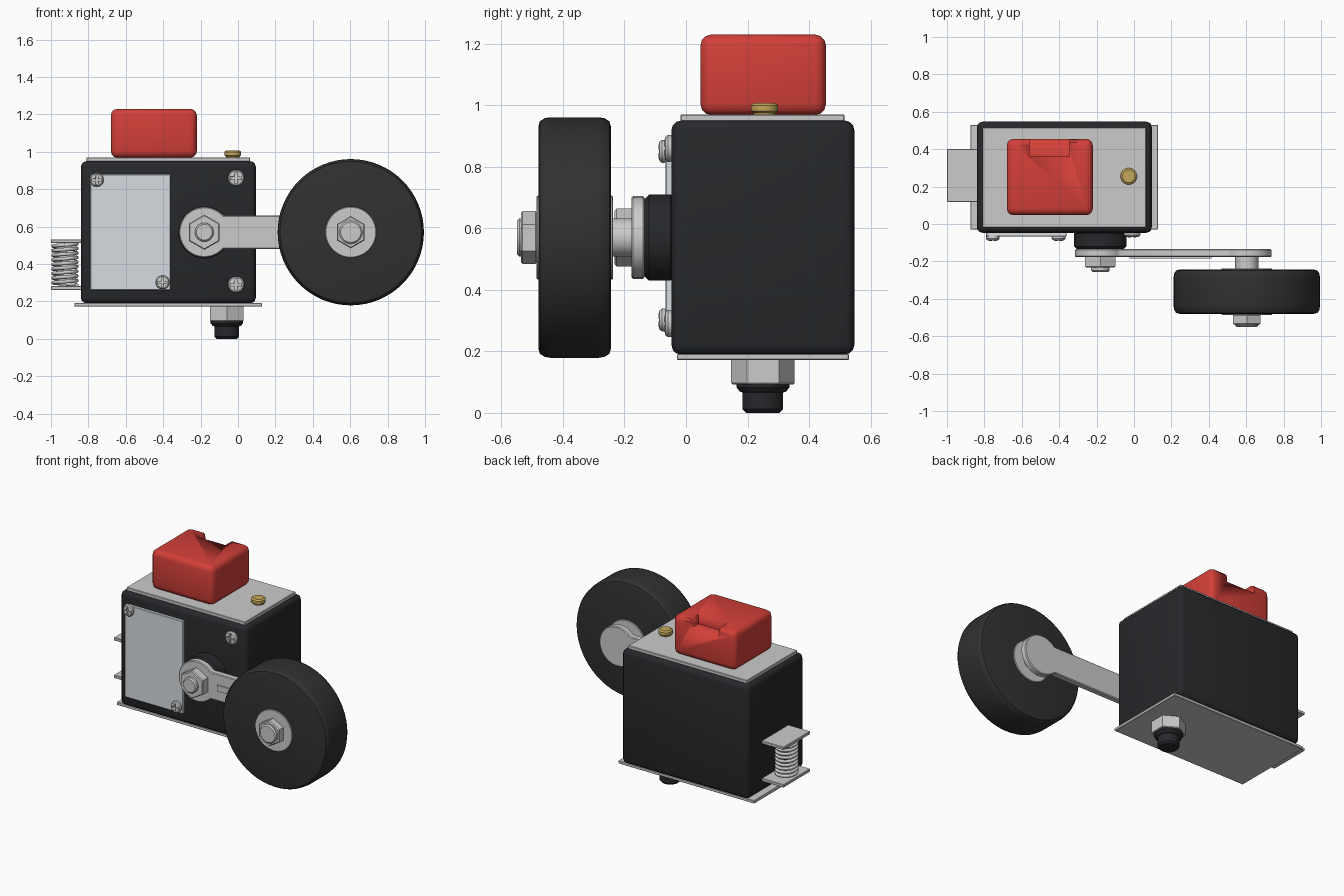
import bpy, bmesh
from math import pi, sin, cos, asin
from mathutils import Matrix

if "Cube" in bpy.data.objects:
    bpy.data.objects.remove(bpy.data.objects["Cube"])


def material(name, r, g, b):
    m = bpy.data.materials.new(name)
    m.diffuse_color = (r, g, b, 1)
    m.use_nodes = True
    m.node_tree.nodes["Principled BSDF"].inputs["Base Color"].default_value = m.diffuse_color
    return m


BLACK = material("black_casing", 0.02, 0.021, 0.024)
RUBBER = material("rubber", 0.03, 0.03, 0.03)
RED = material("red_plastic", 0.65, 0.05, 0.04)
BRASS = material("brass", 0.55, 0.38, 0.10)
COVER = material("pale_cover", 0.68, 0.72, 0.75)


def finish(name, bm, mat=None, bevel=0, segs=2):
    bmesh.ops.recalc_face_normals(bm, faces=bm.faces)
    me = bpy.data.meshes.new(name)
    bm.to_mesh(me)
    bm.free()
    ob = bpy.data.objects.new(name, me)
    bpy.context.collection.objects.link(ob)
    if mat:
        me.materials.append(mat)
    bpy.ops.object.select_all(action='DESELECT')
    ob.select_set(True)
    bpy.context.view_layer.objects.active = ob
    if bevel:
        m = ob.modifiers.new("bevel", 'BEVEL')
        m.width, m.segments = bevel, segs
        bpy.ops.object.modifier_apply(modifier=m.name)
    bpy.ops.object.shade_smooth_by_angle(angle=pi / 6)
    return ob


def box(name, x, y, z, mat=None, bevel=0, segs=2):
    """Box from (min, max) pairs."""
    bm = bmesh.new()
    bmesh.ops.create_cube(bm, size=1)
    for v in bm.verts:
        for i, (a, b) in enumerate((x, y, z)):
            v.co[i] = a if v.co[i] < 0 else b
    return finish(name, bm, mat, bevel, segs)


def lathe(name, profile, centre, axis='Z', mat=None, n=48, turn=0):
    """Solid of revolution from (radius, position) points; axis 'Y' points to the front."""
    bm = bmesh.new()
    rings = [[bm.verts.new((r * cos(turn + 2 * pi * i / n), r * sin(turn + 2 * pi * i / n), h))
              for i in range(n)] for r, h in profile]
    for a, b in zip(rings, rings[1:]):
        for i in range(n):
            j = (i + 1) % n
            bm.faces.new((a[i], a[j], b[j], b[i]))
    bm.faces.new(rings[0])
    bm.faces.new(rings[-1])
    if axis == 'Y':
        bm.transform(Matrix.Rotation(pi / 2, 4, 'X'))
    bm.transform(Matrix.Translation(centre))
    return finish(name, bm, mat)


def disc(name, r, h0, h1, centre, axis='Z', mat=None, c=0.008, n=48, turn=0):
    """Cylinder or prism with chamfered rims."""
    return lathe(name, [(r - c, h0), (r, h0 + c), (r, h1 - c), (r - c, h1)],
                 centre, axis, mat, n, turn)


def cut(ob, cutter):
    cutter.hide_render = True
    m = ob.modifiers.new("cut", 'BOOLEAN')
    m.operation, m.solver, m.object = 'DIFFERENCE', 'EXACT', cutter
    bpy.ops.object.select_all(action='DESELECT')
    ob.select_set(True)
    bpy.context.view_layer.objects.active = ob
    bpy.ops.object.modifier_apply(modifier=m.name)
    bpy.data.objects.remove(cutter)


# casing and its plates
box("casing", (-0.84, 0.095), (-0.047, 0.547), (0.19, 0.95), BLACK, 0.03, 3)
box("top_plate", (-0.81, 0.065), (-0.018, 0.515), (0.945, 0.97), None, 0.003, 1)
box("bottom_plate", (-0.875, 0.128), (-0.03, 0.53), (0.172, 0.192), None, 0.003, 1)
box("front_cover", (-0.79, -0.36), (-0.066, -0.04), (0.262, 0.88), COVER, 0.003, 1)

# red block with a notch at the back of its top
block = box("red_block", (-0.68, -0.22), (0.047, 0.455), (0.968, 1.23), RED, 0.036, 3)
cut(block, box("notch_cutter", (-0.56, -0.345), (0.36, 0.6), (1.165, 1.4)))

# brass button
lathe("brass_button", [(0.036, 0.96), (0.036, 0.975), (0.044, 0.981), (0.044, 1.0), (0.034, 1.008)],
      (-0.028, 0.255, 0), mat=BRASS, n=32)

# cross-head screws
for i, (x, z, y, r) in enumerate([(-0.755, 0.85, 0.064, 0.037), (-0.403, 0.302, 0.064, 0.037),
                                  (-0.01, 0.86, 0.045, 0.044), (-0.01, 0.29, 0.045, 0.044)]):
    screw = lathe(f"screw_{i + 1}", [(r * 0.9, y - 0.005), (r, y + 0.006), (r, y + 0.014),
                                     (r * 0.85, y + 0.022), (r * 0.5, y + 0.026)],
                  (x, 0, z), 'Y', n=32)
    a, b = r * 0.68, r * 0.14
    for w, h in ((a, b), (b, a)):
        cut(screw, box("slot_cutter", (x - w, x + w), (-y - 0.05, -y - 0.013), (z - h, z + h)))

# pivot: collar, nut and stud
PX, WX, AZ = -0.18, 0.603, 0.57
disc("pivot_collar", 0.14, 0.03, 0.14, (PX, 0, AZ), 'Y', BLACK, 0.02)
disc("pivot_nut", 0.094, 0.17, 0.232, (PX, 0, AZ), 'Y', None, 0.006, 6, pi / 6)
disc("pivot_stud", 0.05, 0.1, 0.256, (PX, 0, AZ), 'Y')

# lever arm: bar with round ends
bm = bmesh.new()
outline = []
for cx, r, base in ((WX, 0.132, 0), (PX, 0.135, pi)):
    s = asin(0.09 / r)
    for i in range(33):
        t = base - (pi - s) + 2 * (pi - s) * i / 32
        outline.append(bm.verts.new((cx + r * cos(t), -0.135, AZ + r * sin(t))))
f = bm.faces.new(outline)
ext = bmesh.ops.extrude_face_region(bm, geom=[f])
bmesh.ops.translate(bm, vec=(0, -0.042, 0),
                    verts=[v for v in ext["geom"] if isinstance(v, bmesh.types.BMVert)])
finish("lever_arm", bm, None, 0.005, 1)
box("arm_rib", (-0.025, 0.414), (-0.185, -0.17), (AZ - 0.02, AZ + 0.02))

# roller wheel, hub and axle
wheel = [(0.36, 0.244), (0.378, 0.249), (0.388, 0.265), (0.391, 0.285),
         (0.391, 0.44), (0.388, 0.459), (0.378, 0.475), (0.36, 0.48)]
lathe("wheel", wheel, (WX, 0, AZ), 'Y', RUBBER, 64)
disc("wheel_hub", 0.136, 0.237, 0.486, (WX, 0, AZ), 'Y', None, 0.003)
disc("axle", 0.062, 0.15, 0.55, (WX, 0, AZ), 'Y')
disc("axle_nut", 0.086, 0.484, 0.537, (WX, 0, AZ), 'Y', None, 0.006, 6, pi / 6)

# cable fitting underneath
FC = (-0.06, 0.25, 0)
disc("fitting_nut", 0.103, 0.093, 0.18, FC, 'Z', None, 0.004, 6, pi / 2)
lathe("fitting_plug", [(0.086, 0.11), (0.086, 0.083), (0.076, 0.07), (0.066, 0.066),
                       (0.066, 0.012), (0.054, 0.0)], FC, 'Z', BLACK)

# spring held between two tabs on the left side
for name, z in (("spring_top_tab", 0.512), ("spring_bottom_tab", 0.262)):
    box(name, (-1.0, -0.83), (0.118, 0.4), (z, z + 0.02), None, 0.003, 1)
turns, per = 9, 24
curve = bpy.data.curves.new("spring", 'CURVE')
curve.dimensions = '3D'
curve.bevel_depth, curve.bevel_resolution, curve.use_fill_caps = 0.01, 2, True
path = curve.splines.new('POLY')
path.points.add(turns * per)
for i, p in enumerate(path.points):
    t = 2 * pi * i / per
    p.co = (-0.925 + 0.063 * cos(t), 0.26 + 0.063 * sin(t), 0.288 + 0.22 * i / (turns * per), 1)
path.use_smooth = True
bpy.context.collection.objects.link(bpy.data.objects.new("spring", curve))
